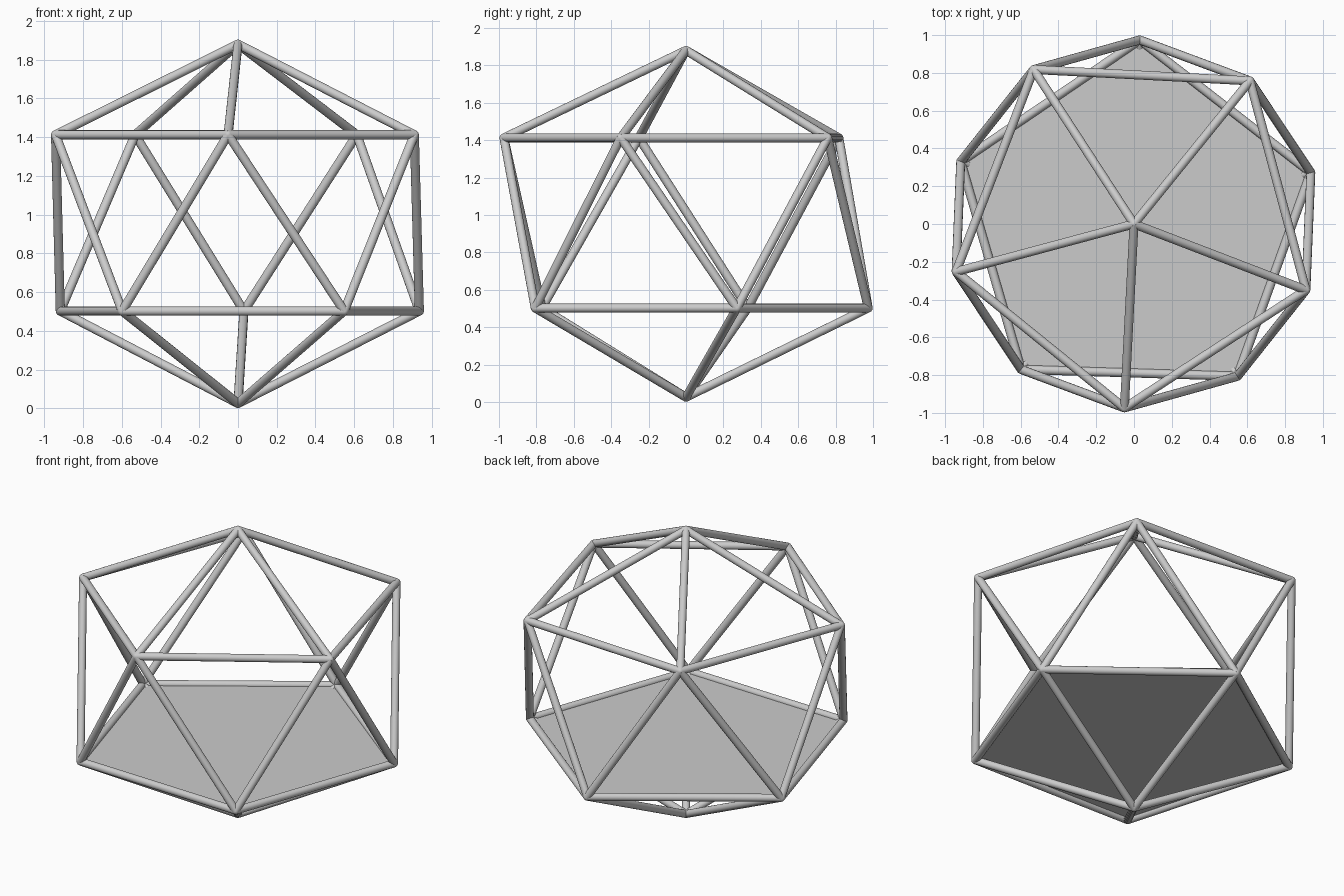
import bpy
from math import cos, sin, radians
from mathutils import Vector

default_cube = bpy.data.objects.get("Cube")
if default_cube:
    bpy.data.objects.remove(default_cube, do_unlink=True)

RING = 0.975       # distance of ring joints from the axis
TUBE = 0.0235      # strut radius

grey = bpy.data.materials.new("Light grey")
grey.use_nodes = True
color = (0.6, 0.6, 0.6, 1)
grey.diffuse_color = color
grey.node_tree.nodes["Principled BSDF"].inputs["Base Color"].default_value = color


def ring(start, z):
    angles = [radians(start + 72 * i) for i in range(5)]
    return [Vector((RING * cos(a), RING * sin(a), z)) for a in angles]


def finish(name):
    obj = bpy.context.object
    obj.name = name
    obj.data.materials.append(grey)
    bpy.ops.object.shade_smooth_by_angle(angle=radians(40))
    return obj


def strut(name, a, b):
    d = b - a
    bpy.ops.mesh.primitive_cylinder_add(vertices=16, radius=TUBE, depth=d.length,
                                        location=(a + b) / 2,
                                        rotation=d.to_track_quat('Z', 'Y').to_euler())
    finish(name)


def joint(name, p):
    bpy.ops.mesh.primitive_uv_sphere_add(segments=16, ring_count=8, radius=TUBE, location=p)
    finish(name)


# Joint positions
top = Vector((0, 0, 1.88))
bottom = Vector((0, 0, 0.025))
upper = ring(267, 1.412)
lower = ring(304.2, 0.502)

# Struts of the frame
for i in range(5):
    n = (i + 1) % 5
    strut("top_strut", top, upper[i])
    strut("upper_ring_strut", upper[i], upper[n])
    strut("side_strut", upper[i], lower[i])
    strut("side_strut", lower[i], upper[n])
    strut("lower_ring_strut", lower[i], lower[n])
    strut("bottom_strut", lower[i], bottom)

# Rounded joints
for p in [top, bottom] + upper + lower:
    joint("joint", p)

# Five-sided floor panel
mesh = bpy.data.meshes.new("floor_panel")
mesh.from_pydata(lower, [], [range(5)])
mesh.materials.append(grey)
floor = bpy.data.objects.new("floor_panel", mesh)
bpy.context.collection.objects.link(floor)
